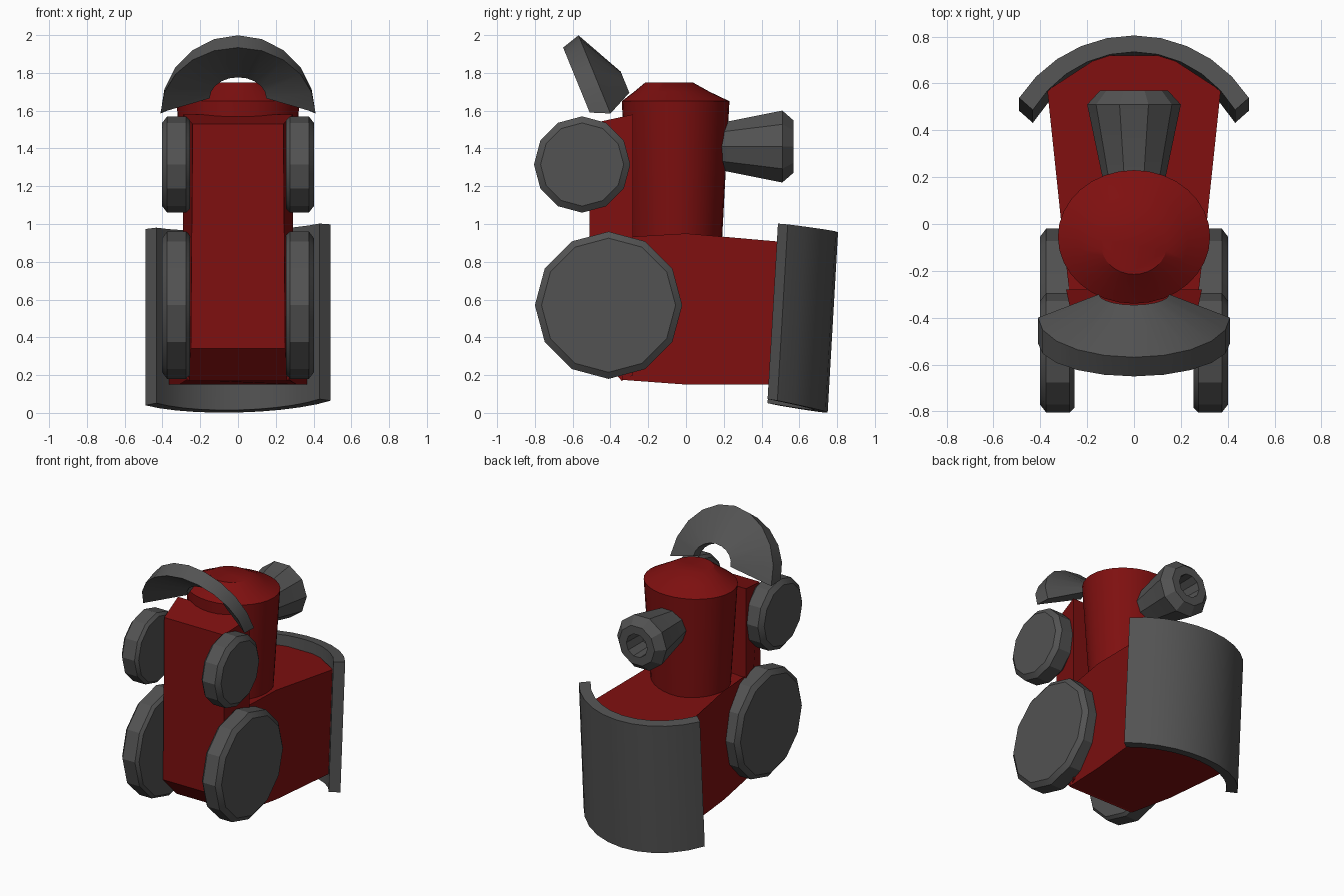
import bpy, bmesh
from math import sin, cos, pi, radians

cube = bpy.data.objects.get("Cube")
if cube:
    bpy.data.objects.remove(cube, do_unlink=True)


def material(name, color):
    m = bpy.data.materials.new(name)
    m.use_nodes = True
    m.diffuse_color = color
    bsdf = next(n for n in m.node_tree.nodes if n.type == 'BSDF_PRINCIPLED')
    bsdf.inputs["Base Color"].default_value = color
    bsdf.inputs["Roughness"].default_value = 0.8
    return m


RED = material("dark red", (0.21, 0.005, 0.005, 1))
GREY = material("dark grey", (0.085, 0.085, 0.085, 1))


def loft(name, rings, mat, angle=25):
    """Skin a list of closed rings and cap both ends."""
    bm = bmesh.new()
    rows = [[bm.verts.new(p) for p in ring] for ring in rings]
    n = len(rows[0])
    for a, b in zip(rows, rows[1:]):
        for i in range(n):
            j = (i + 1) % n
            bm.faces.new((a[i], a[j], b[j], b[i]))
    bm.faces.new(rows[0])
    bm.faces.new(rows[-1])
    bmesh.ops.recalc_face_normals(bm, faces=bm.faces)
    mesh = bpy.data.meshes.new(name)
    bm.to_mesh(mesh)
    bm.free()
    mesh.materials.append(mat)
    obj = bpy.data.objects.new(name, mesh)
    bpy.context.collection.objects.link(obj)
    bpy.ops.object.select_all(action='DESELECT')
    obj.select_set(True)
    bpy.context.view_layer.objects.active = obj
    bpy.ops.object.shade_smooth_by_angle(angle=radians(angle))
    return obj


def circle(n, turn=0.0):
    return [(cos(2 * pi * (i + turn) / n), sin(2 * pi * (i + turn) / n)) for i in range(n)]


# Lower hull: outline as (half width, y, bottom z, top z)
outline = [(0.27, -0.34, 0.175, 0.93), (0.31, 0.0, 0.15, 0.95),
           (0.37, 0.57, 0.15, 0.90), (0.14, 0.72, 0.15, 0.885)]
both = [(1, p) for p in outline] + [(-1, p) for p in reversed(outline)]
loft("hull", [[(s * w, y, low, ) for s, (w, y, low, top) in both],
              [(s * w, y, top) for s, (w, y, low, top) in both]], RED, 10)

# Tall front slab: side profile as (half width, y, z)
slab = [(0.25, -0.51, 0.34), (0.24, -0.51, 1.53), (0.29, -0.28, 1.58),
        (0.29, -0.28, 0.2), (0.26, -0.34, 0.17)]
loft("front_slab", [[(s * w, y, z) for w, y, z in slab] for s in (-1, 1)], RED, 10)

# Turret: flared drum with a low dome, rows are (x radius, y radius, centre y, z)
drum = [(0.275, 0.245, -0.055, 0.9), (0.325, 0.285, -0.055, 1.65),
        (0.23, 0.2, -0.075, 1.70), (0.14, 0.125, -0.09, 1.75)]
loft("turret", [[(rx * c, cy + ry * s, z) for c, s in circle(32)]
                for rx, ry, cy, z in drum], RED, 30)

# Rear nozzle with a hollow muzzle, rows are (radius, y)
nozzle = [(0.13, 0.12), (0.135, 0.2), (0.2, 0.51), (0.145, 0.57), (0.085, 0.57), (0.08, 0.4)]
loft("rear_nozzle", [[(r * c, y, 1.41 + r * s) for c, s in circle(10)]
                     for r, y in nozzle], GREY)

# Wheels: twelve sides with a chamfered outer rim
for side, label in ((1, "left"), (-1, "right")):
    for part, y, z, r in (("upper", -0.55, 1.315, 0.255), ("lower", -0.41, 0.57, 0.39)):
        rows = [(0.255, r - 0.02), (0.275, r), (0.375, r), (0.402, r - 0.035)]
        loft(f"{part}_wheel_{label}",
             [[(side * x, y + k * c, z + k * s) for c, s in circle(12)] for x, k in rows], GREY)

# Visor: tilted half funnel, rows are (x radius, upward radius, centre y, centre z)
funnel = [(0.41, 0.37, -0.51, 1.59), (0.41, 0.445, -0.40, 1.585),
          (0.15, 0.12, -0.30, 1.695), (0.15, 0.12, -0.37, 1.665)]
steps = 10
loft("visor", [[(rx * cos(pi * i / steps),
                 cy - 0.38 * r * sin(pi * i / steps),
                 cz + 0.93 * r * sin(pi * i / steps)) for rx, r, cy, cz in funnel]
               for i in range(steps + 1)], GREY)

# Curved rear shield, leaning slightly back
sections = []
for i in range(11):
    a = radians(-57 + 114 * i / 10)
    section = []
    for r, top in ((0.585, True), (0.515, True), (0.515, False), (0.585, False)):
        x, y = r * sin(a), 0.22 + r * cos(a)
        if r < 0.55:
            y -= 0.03 * (1 - cos(a))
        z = 0.99 - 0.11 * (y - 0.5) if top else 0.06 - 0.19 * (y - 0.5)
        section.append((x, y - (0 if top else 0.055), z + 0.025 * x))
    sections.append(section)
loft("rear_shield", sections, GREY)
